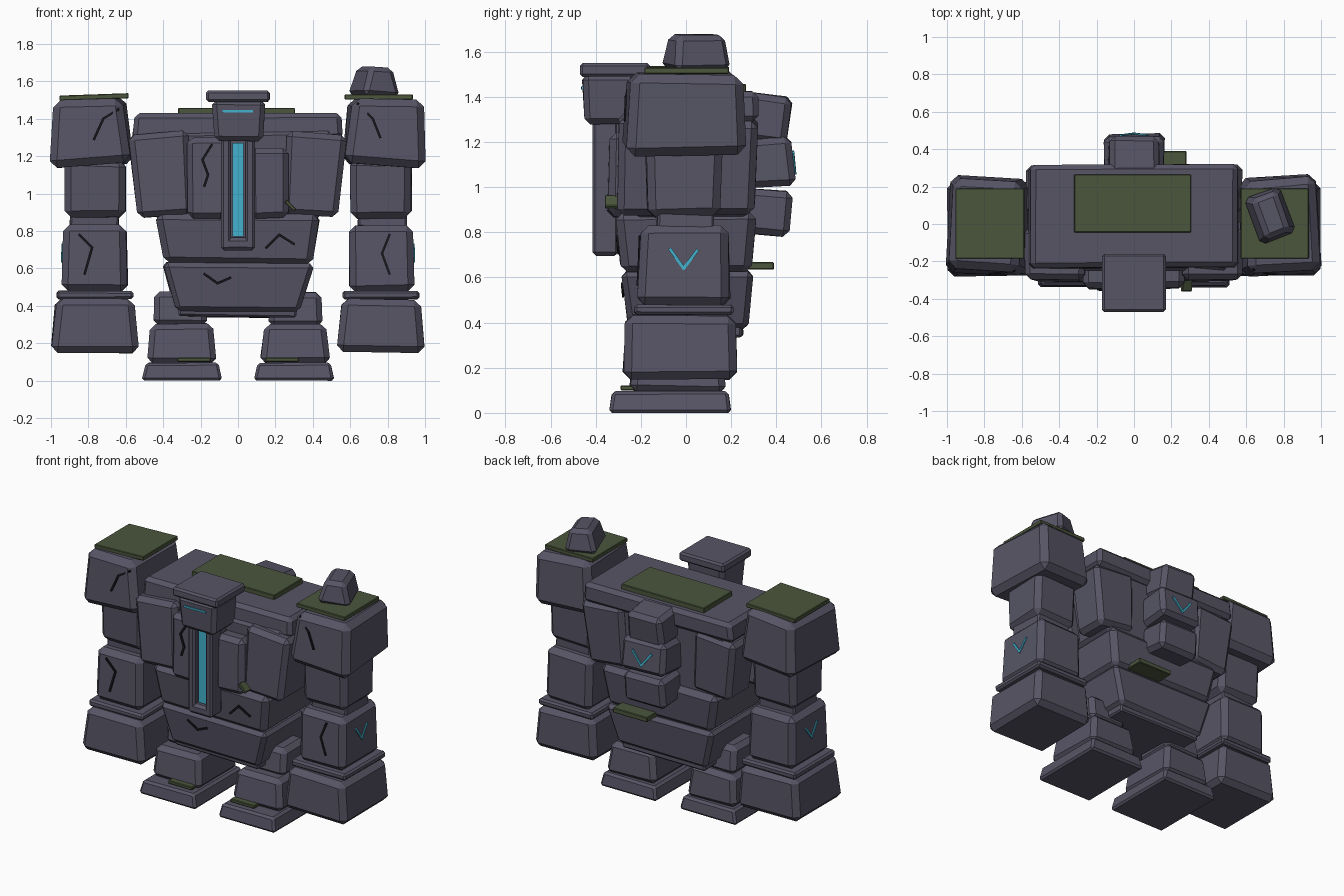
import bpy, bmesh, math, random
from mathutils import Vector, Matrix
from mathutils.bvhtree import BVHTree

random.seed(4)
cube = bpy.data.objects.get("Cube")
if cube:
    bpy.data.objects.remove(cube, do_unlink=True)


def material(name, rgb):
    m = bpy.data.materials.new(name)
    m.use_nodes = True
    m.diffuse_color = (*rgb, 1)
    m.node_tree.nodes["Principled BSDF"].inputs["Base Color"].default_value = (*rgb, 1)
    return m


STONE = material("grey stone", (0.095, 0.09, 0.13))
MOSS = material("green moss", (0.07, 0.093, 0.045))
GLOW = material("cyan glow", (0.055, 0.45, 0.62))
DARK = material("dark crack", (0.008, 0.008, 0.011))


def finish(name, bm, mat):
    bmesh.ops.recalc_face_normals(bm, faces=bm.faces)
    me = bpy.data.meshes.new(name)
    bm.to_mesh(me)
    bm.free()
    me.materials.append(mat)
    ob = bpy.data.objects.new(name, me)
    bpy.context.collection.objects.link(ob)
    return ob


def block(name, x, y, z, top=(1, 1), low=(1, 1), bevel=0.03, rot=(0, 0, 0), rough=0.006, mat=STONE):
    """Chiselled block over the ranges x, y, z; top and low scale its two ends."""
    bm = bmesh.new()
    bmesh.ops.create_cube(bm, size=1)
    size = Vector((abs(x[1] - x[0]), y[1] - y[0], z[1] - z[0]))
    centre = Vector((sum(x), sum(y), sum(z))) / 2
    for v in bm.verts:
        sx, sy = top if v.co.z > 0 else low
        v.co = Vector((v.co.x * sx * size.x, v.co.y * sy * size.y, v.co.z * size.z))
        v.co += Vector([random.uniform(-rough, rough) for _ in range(3)])
    if bevel:
        bmesh.ops.bevel(bm, geom=bm.edges[:], offset=bevel, segments=1, affect='EDGES')
    turn = Matrix.Identity(4)
    for angle, axis in zip(rot, "XYZ"):
        turn = Matrix.Rotation(math.radians(angle), 4, axis) @ turn
    bmesh.ops.transform(bm, matrix=Matrix.Translation(centre) @ turn, verts=bm.verts)
    return finish(name, bm, mat)


def plate(name, x, y, z, mat=MOSS, bevel=0.004, rot=(0, 0, 0)):
    return block(name, x, y, z, bevel=bevel, rot=rot, rough=0, mat=mat)


def stroke(name, host, face, points, width=0.013, mat=DARK):
    """Bent line laid on the host; face is its outward direction, points are (across, z)."""
    out = Vector(face)
    me = host.data
    tree = BVHTree.FromPolygons([v.co for v in me.vertices], [p.vertices for p in me.polygons])
    path = []
    for a, z in points:
        start = out * 3 + (Vector((a, 0, z)) if face[1] else Vector((0, a, z)))
        hit = tree.ray_cast(start, -out)[0] or tree.find_nearest(start)[0]
        path.append(hit + out * 0.005)
    bm = bmesh.new()
    for p, q in zip(path, path[1:]):
        along = (q - p).normalized()
        side = along.cross(out).normalized() * width / 2
        p, q = p - along * width / 3, q + along * width / 3
        rings = [[bm.verts.new(c + s + out * d) for c, s in
                  ((p, -side), (p, side), (q, side), (q, -side))] for d in (-0.005, 0.003)]
        bm.faces.new(rings[0])
        bm.faces.new(rings[1])
        for i in range(4):
            j = (i + 1) % 4
            bm.faces.new((rings[0][i], rings[0][j], rings[1][j], rings[1][i]))
    return finish(name, bm, mat)


FRONT, BACK = (0, -1, 0), (0, 1, 0)
arms = {}

# Legs and arms
for s, side in ((1, "left"), (-1, "right")):
    def sx(a, b):
        return sorted((s * a, s * b))

    block(side + "_foot", sx(0.085, 0.515), (-0.34, 0.2), (0, 0.095), top=(0.9, 0.95), bevel=0.014, rough=0.002)
    block(side + "_shin", sx(0.115, 0.49), (-0.25, 0.18), (0.09, 0.305), top=(0.87, 0.88))
    block(side + "_thigh", sx(0.165, 0.455), (-0.16, 0.13), (0.29, 0.475), top=(0.93, 0.85))
    plate(side + "_foot_moss", sx(0.145, 0.325), (-0.29, -0.19), (0.1, 0.122))

    block(side + "_shoulder", sx(0.57, 1), (-0.27, 0.26), (1.15, 1.505), top=(0.88, 0.92),
          bevel=0.04, rot=(0, s * 3, s * 3), rough=0.008)
    block(side + "_upper_arm", sx(0.6, 0.93), (-0.18, 0.16), (0.87, 1.18), low=(0.98, 0.95), bevel=0.035)
    block(side + "_elbow", sx(0.64, 0.9), (-0.13, 0.12), (0.8, 0.9), bevel=0.01)
    arms[side] = block(side + "_forearm", sx(0.575, 0.955), (-0.22, 0.2), (0.475, 0.83),
                       top=(0.88, 0.92), low=(0.92, 0.97), bevel=0.035)
    block(side + "_wrist_band", sx(0.56, 0.97), (-0.23, 0.21), (0.435, 0.48), bevel=0.012, rough=0.002)
    block(side + "_fist", sx(0.53, 1), (-0.28, 0.23), (0.15, 0.435), top=(0.88, 0.95), bevel=0.035)
    stroke(side + "_forearm_rune", arms[side], (s, 0, 0),
           [(-0.07, 0.725), (-0.01, 0.64), (0.05, 0.72)], 0.014, GLOW)

# Torso
pelvis = block("pelvis", (-0.405, 0.405), (-0.285, 0.3), (0.37, 0.63), low=(0.82, 0.9), bevel=0.025)
block("pelvis_base", (-0.315, 0.315), (-0.23, 0.25), (0.34, 0.39), bevel=0.01)
waist = block("waist", (-0.44, 0.44), (-0.31, 0.31), (0.62, 0.89), low=(0.9, 0.93), bevel=0.035)
block("chest_core", (-0.52, 0.52), (-0.25, 0.29), (0.86, 1.34), low=(0.85, 0.95))
block("shoulder_slab", (-0.575, 0.575), (-0.25, 0.335), (1.29, 1.43), top=(0.96, 0.94), low=(0.98, 0.95), bevel=0.025)
inner = {}
for s, side in ((1, "left"), (-1, "right")):
    xs = sorted((s * 0.25, s * 0.565))
    block(side + "_chest_plate", xs, (-0.31, 0.0), (0.88, 1.325), top=(1.02, 0.9), low=(0.92, 1), rot=(0, s * 5, 0))
    block(side + "_back_plate", xs, (0.05, 0.315), (0.89, 1.3), low=(0.9, 0.9), rot=(0, s * 5, 0))
    inner[side] = block(side + "_inner_plate", sorted((s * 0.06, s * 0.275)), (-0.35, -0.1),
                        (0.87, 1.3 if s < 0 else 1.24), top=(0.98, 0.94), low=(0.92, 1))

# Glowing chest pillar
block("pillar_back", (-0.085, 0.085), (-0.375, -0.2), (0.71, 1.32), bevel=0.01, rough=0)
for s, side in ((1, "left"), (-1, "right")):
    block(side + "_pillar_rail", sorted((s * 0.04, s * 0.09)), (-0.415, -0.3), (0.7, 1.32), bevel=0.012, rough=0)
block("pillar_foot", (-0.09, 0.09), (-0.415, -0.3), (0.695, 0.765), bevel=0.018, rough=0)
plate("pillar_light", (-0.03, 0.03), (-0.384, -0.375), (0.77, 1.27), GLOW, 0)

# Head
head = block("head", (-0.145, 0.155), (-0.46, -0.2), (1.28, 1.5), top=(0.96, 1), low=(0.85, 0.9), bevel=0.025, rough=0.003)
block("brow", (-0.17, 0.17), (-0.47, -0.16), (1.49, 1.55), bevel=0.012, rough=0.001)
stroke("eye_slit", head, FRONT, [(-0.08, 1.44), (0.075, 1.44)], 0.012, GLOW)

# Spine stones
spine = []
for i, (z0, z1, w, back, tilt) in enumerate(((1.2, 1.41, 0.15, 0.46, -6), (1.0, 1.22, 0.175, 0.475, 5), (0.785, 0.99, 0.165, 0.465, -6))):
    spine.append(block(f"spine_stone_{i + 1}", (-w, w), (0.24, back), (z0, z1),
                       top=(0.9, 1), low=(0.92, 1), bevel=0.028, rot=(tilt, 0, 0)))
stroke("back_rune", spine[1], BACK, [(-0.07, 1.155), (0, 1.065), (0.07, 1.15)], 0.014, GLOW)

# Moss
plate("right_shoulder_moss", (-0.955, -0.585), (-0.185, 0.19), (1.502, 1.53), rot=(0, -2, 0))
plate("left_shoulder_moss", (0.57, 0.935), (-0.185, 0.19), (1.502, 1.53))
plate("top_moss", (-0.32, 0.305), (-0.045, 0.265), (1.42, 1.458))
plate("back_moss", (0.02, 0.28), (0.26, 0.39), (0.635, 0.668))
plate("chest_moss", (0.245, 0.315), (-0.36, -0.29), (0.925, 0.945), rot=(0, 45, 0))

# Loose rock on the left shoulder
block("shoulder_rock", (0.635, 0.825), (-0.09, 0.18), (1.52, 1.675), top=(0.68, 0.82), low=(1.1, 1),
      bevel=0.025, rot=(0, 3, 20))

# Cracks
cracks = (
    ("right_shoulder", [(-0.64, 1.45), (-0.72, 1.4), (-0.77, 1.29)]),
    ("left_shoulder", [(0.64, 1.48), (0.72, 1.4), (0.76, 1.3)]),
    ("right_forearm", [(-0.85, 0.78), (-0.78, 0.71), (-0.82, 0.57)]),
    ("left_forearm", [(0.81, 0.78), (0.77, 0.68), (0.81, 0.57)]),
    ("right_inner_plate", [(-0.14, 1.26), (-0.19, 1.18), (-0.16, 1.1), (-0.18, 1.04)]),
    ("waist", [(0.15, 0.71), (0.22, 0.78), (0.3, 0.73)]),
    ("pelvis", [(-0.18, 0.57), (-0.11, 0.52), (-0.04, 0.55)]),
)
for host, points in cracks:
    stroke(host + "_crack", bpy.data.objects[host], FRONT, points)
